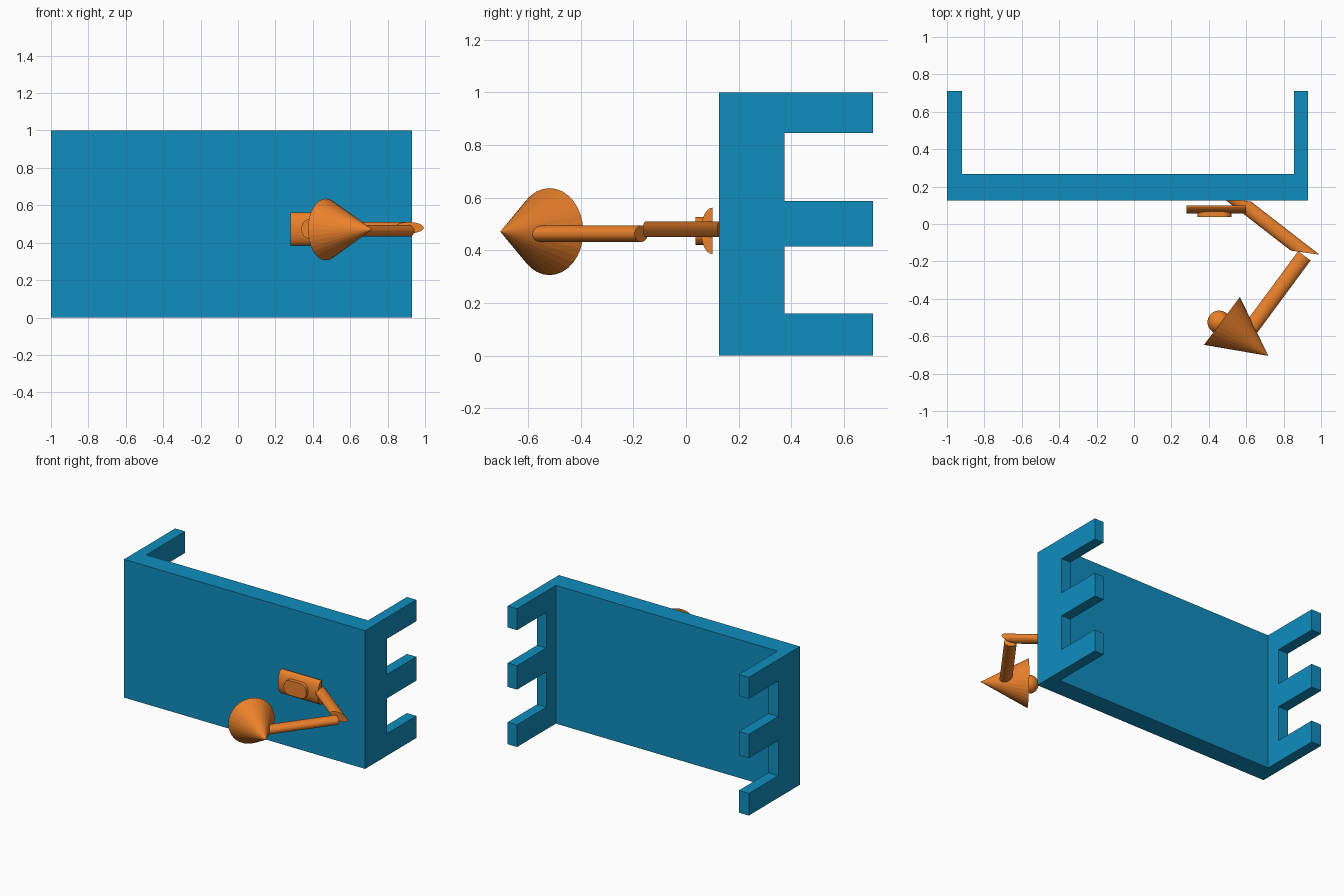
import bpy, bmesh
from math import cos, sin, tau, pi
from mathutils import Vector

if "Cube" in bpy.data.objects:
    bpy.data.objects.remove(bpy.data.objects["Cube"])


def material(name, color):
    m = bpy.data.materials.new(name)
    m.diffuse_color = color
    m.use_nodes = True
    m.node_tree.nodes["Principled BSDF"].inputs["Base Color"].default_value = m.diffuse_color
    return m


BLUE = material("blue", (0.005, 0.27, 0.52, 1))
ORANGE = material("orange", (0.82, 0.22, 0.025, 1))


def finish(name, bm, mat):
    bmesh.ops.recalc_face_normals(bm, faces=bm.faces)
    me = bpy.data.meshes.new(name)
    bm.to_mesh(me)
    bm.free()
    ob = bpy.data.objects.new(name, me)
    bpy.context.collection.objects.link(ob)
    if mat:
        me.materials.append(mat)
    return ob


def extrude(name, ring, offset, mat):
    """Closed prism: a planar ring swept along an offset."""
    bm = bmesh.new()
    face = bm.faces.new([bm.verts.new(p) for p in ring])
    new = bmesh.ops.extrude_face_region(bm, geom=[face], use_keep_orig=True)["geom"]
    bmesh.ops.translate(bm, vec=Vector(offset),
                        verts=[g for g in new if isinstance(g, bmesh.types.BMVert)])
    return finish(name, bm, mat)


def ellipse(center, u, v, n=32):
    c, u, v = Vector(center), Vector(u), Vector(v)
    return [c + u * cos(tau * i / n) + v * sin(tau * i / n) for i in range(n)]


# Wall panel with returned ends: U-shaped plan, notched by two slots
plan = [(-1, .125), (.93, .125), (.93, .71), (.855, .71),
        (.855, .267), (-.92, .267), (-.92, .71), (-1, .71)]
panel = extrude("panel", [(x, y, 0) for x, y in plan], (0, 0, 1), BLUE)
for i, (low, high) in enumerate([(.16, .415), (.588, .845)]):
    slot = [(-1.1, .373, low), (-1.1, .8, low), (-1.1, .8, high), (-1.1, .373, high)]
    cutter = extrude(f"slot_cutter_{i + 1}", slot, (2.2, 0, 0), None)
    cutter.hide_render = True
    cutter.hide_set(True)
    cut = panel.modifiers.new("slot", 'BOOLEAN')
    cut.operation = 'DIFFERENCE'
    cut.solver = 'EXACT'
    cut.object = cutter

# Lamp base: half-round bar, flat towards the panel
arch = [(.28, .1 - .043 * sin(pi * i / 16), .474 + .088 * cos(pi * i / 16)) for i in range(17)]
extrude("lamp_base", arch, (.32, 0, 0), ORANGE)

# Switch: rounded button on the base
button = []
for k, (sx, sz) in enumerate([(1, 1), (-1, 1), (-1, -1), (1, -1)]):
    for j in range(7):
        a = (k + j / 6) * pi / 2
        button.append((.43 + sx * .045 + .045 * cos(a), .037, .474 + sz * .008 + .045 * sin(a)))
extrude("switch", button, (0, .03, 0), ORANGE)

# Arms: flattened tubes, the upper one cut at a slant
extrude("upper_arm", ellipse((.915, -.153, .48), (.077, -.011, 0), (0, 0, .03)),
        (-.365, .283, 0), ORANGE)
extrude("lower_arm", ellipse((.911, -.17, .463), (.033, -.025, 0), (0, 0, .031)),
        (-.31, -.42, 0), ORANGE)

# Shade: cone with its closed base turned to the panel
bm = bmesh.new()
base = [bm.verts.new(p) for p in ellipse((.47, -.518, .471), (.096, .128, 0), (0, 0, .165))]
tip = bm.verts.new((.718, -.705, .471))
bm.faces.new(base)
for a, b in zip(base, base[1:] + base[:1]):
    bm.faces.new((a, b, tip))
finish("shade", bm, ORANGE)

# Bulb
bpy.ops.mesh.primitive_uv_sphere_add(segments=32, ring_count=16, radius=.062,
                                     location=(.455, -.525, .471))
bulb = bpy.context.object
bulb.name = "bulb"
bulb.data.materials.append(ORANGE)
bpy.ops.object.shade_smooth()
